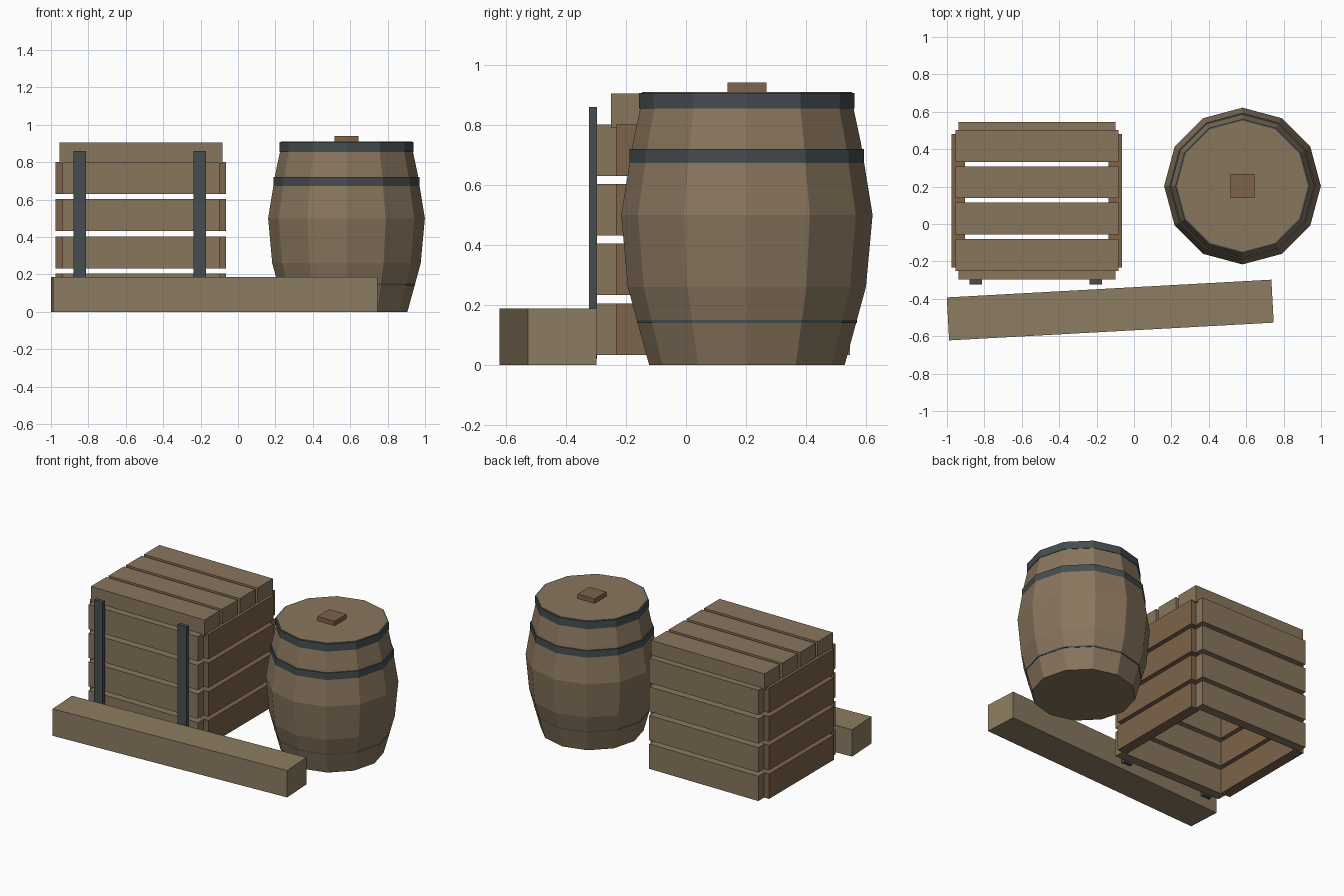
import bpy, bmesh, math
from mathutils import Matrix

if "Cube" in bpy.data.objects:
    bpy.data.objects.remove(bpy.data.objects["Cube"])


def material(name, rgb):
    m = bpy.data.materials.new(name)
    m.diffuse_color = (*rgb, 1)
    m.use_nodes = True
    m.node_tree.nodes["Principled BSDF"].inputs["Base Color"].default_value = m.diffuse_color
    return m


WOOD = material("wood", (0.25, 0.18, 0.11))
DARK_WOOD = material("reddish_wood", (0.205, 0.125, 0.07))
BEAM_WOOD = material("pale_wood", (0.27, 0.205, 0.122))
IRON = material("iron", (0.061, 0.076, 0.080))


def add_object(name, bm, mat):
    bmesh.ops.recalc_face_normals(bm, faces=bm.faces)
    mesh = bpy.data.meshes.new(name)
    bm.to_mesh(mesh)
    bm.free()
    mesh.materials.append(mat)
    ob = bpy.data.objects.new(name, mesh)
    bpy.context.collection.objects.link(ob)
    return ob


def box(name, x, y, z, mat):
    """Box spanning the (min, max) pairs x, y and z."""
    bm = bmesh.new()
    bmesh.ops.create_cube(bm, size=1)
    size = [b - a for a, b in (x, y, z)]
    bmesh.ops.scale(bm, vec=size, verts=bm.verts)
    ob = add_object(name, bm, mat)
    ob.location = [(a + b) / 2 for a, b in (x, y, z)]
    return ob


def turned(name, profile, center, mat, sides=12):
    """Closed, faceted solid from (radius, z) rings."""
    bm = bmesh.new()
    rings = []
    for r, z in profile:
        angles = [2 * math.pi * i / sides for i in range(sides)]
        rings.append([bm.verts.new((r * math.cos(a), r * math.sin(a), z)) for a in angles])
    for low, high in zip(rings, rings[1:]):
        for i in range(sides):
            j = (i + 1) % sides
            bm.faces.new((low[i], low[j], high[j], high[i]))
    bm.faces.new(rings[0][::-1])
    bm.faces.new(rings[-1])
    ob = add_object(name, bm, mat)
    ob.location = (*center, 0)
    return ob


# Crate walls: four rows of planks on each side, open underneath
for row in range(4):
    z0 = 0.033 + row * 0.199
    z = (z0, z0 + 0.172)
    box(f"crate_front_plank_{row}", (-0.938, -0.10), (-0.298, -0.234), z, WOOD)
    box(f"crate_back_plank_{row}", (-0.938, -0.10), (0.482, 0.546), z, WOOD)
    box(f"crate_left_plank_{row}", (-0.975, -0.903), (-0.233, 0.481), z, DARK_WOOD)
    box(f"crate_right_plank_{row}", (-0.135, -0.063), (-0.233, 0.481), z, DARK_WOOD)

# Crate lid planks
for i in range(4):
    y0 = -0.25 + i * 0.194
    box(f"crate_lid_plank_{i}", (-0.955, -0.083), (y0, y0 + 0.17), (0.79, 0.904), WOOD)

# Iron straps on the crate front
for side, x0 in (("left", -0.88), ("right", -0.237)):
    box(f"crate_strap_{side}", (x0, x0 + 0.066), (-0.323, -0.296), (0.02, 0.86), IRON)

# Barrel body, lid and bung
C = (0.58, 0.203)
turned("barrel_body", [(0.326, 0), (0.397, 0.26), (0.419, 0.5), (0.38, 0.74), (0.345, 0.905)], C, WOOD)
turned("barrel_lid", [(0.35, 0.88), (0.35, 0.91)], C, WOOD)
box("barrel_bung", (C[0] - 0.065, C[0] + 0.065), (C[1] - 0.065, C[1] + 0.065), (0.90, 0.941), DARK_WOOD)

# Barrel hoops
for name, r, z0, z1 in (("bottom", 0.367, 0.14, 0.19), ("middle", 0.391, 0.67, 0.72), ("top", 0.359, 0.855, 0.907)):
    turned(f"barrel_hoop_{name}", [(r, z0), (r, z1)], C, IRON)

# Loose beam lying in front, slightly turned
beam = box("beam", (-0.996, 0.742), (-0.575, -0.345), (0, 0.187), BEAM_WOOD)
beam.rotation_euler.z = math.radians(3.13)
